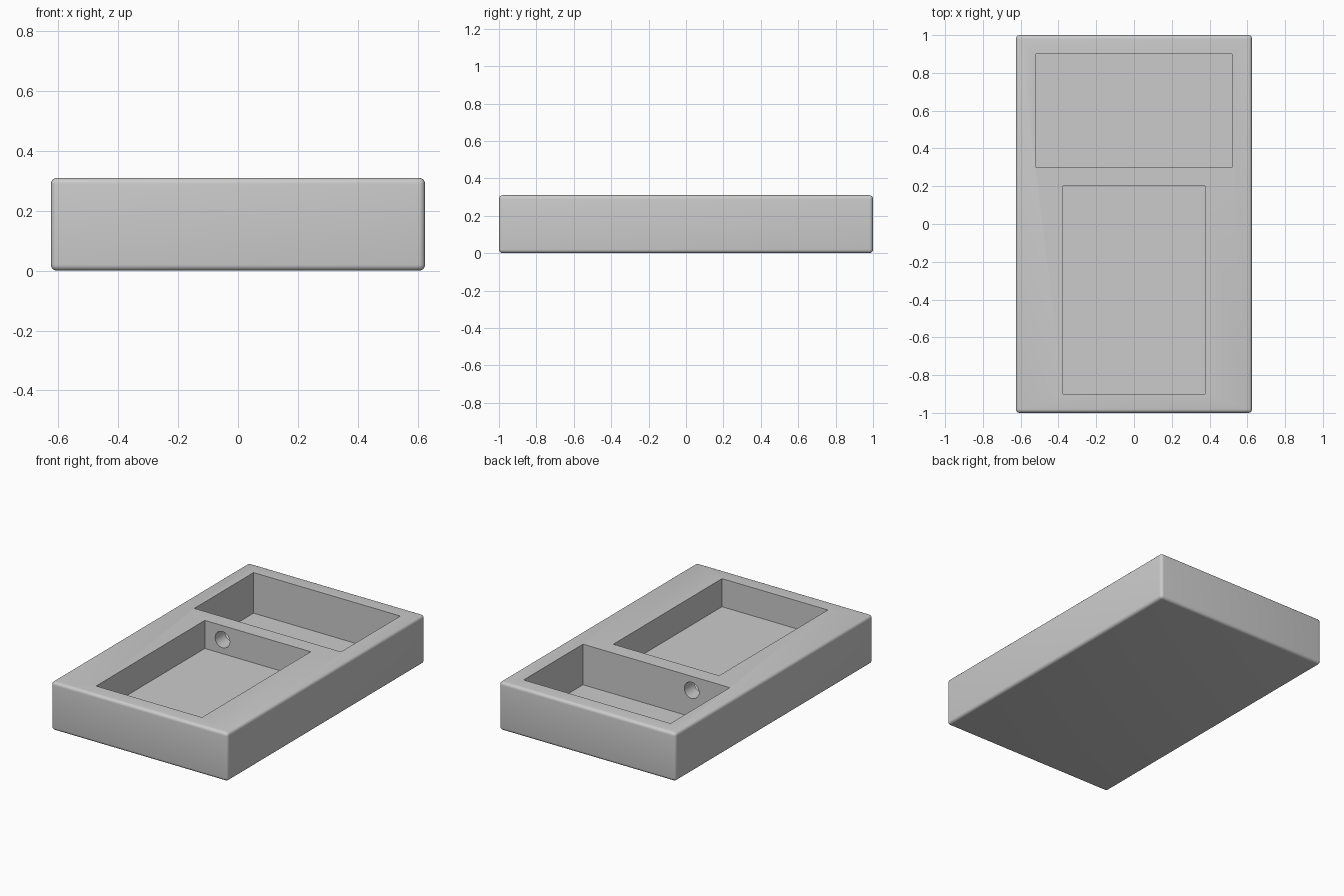
import bpy, bmesh, math
from mathutils import Matrix

cube = bpy.data.objects.get("Cube")
if cube:
    bpy.data.objects.remove(cube, do_unlink=True)

WIDTH, LENGTH, HEIGHT = 1.25, 2.0, 0.31

grey = bpy.data.materials.new("plain_grey")
grey.use_nodes = True
colour = (0.6, 0.6, 0.6, 1)
grey.diffuse_color = colour
grey.node_tree.nodes["Principled BSDF"].inputs["Base Color"].default_value = colour


def add_object(name, bm):
    mesh = bpy.data.meshes.new(name)
    bm.to_mesh(mesh)
    bm.free()
    mesh.materials.append(grey)
    obj = bpy.data.objects.new(name, mesh)
    bpy.context.collection.objects.link(obj)
    return obj


def box(name, x0, x1, y0, y1, z0, z1, bevel=0):
    bm = bmesh.new()
    centre = Matrix.Translation(((x0 + x1) / 2, (y0 + y1) / 2, (z0 + z1) / 2))
    bmesh.ops.create_cube(bm, size=1, matrix=centre @ Matrix.Diagonal((x1 - x0, y1 - y0, z1 - z0, 1)))
    if bevel:
        bmesh.ops.bevel(bm, geom=bm.edges[:], offset=bevel, segments=5, profile=0.5, affect='EDGES')
    return add_object(name, bm)


# Rounded block
tray = box("tray", -WIDTH / 2, WIDTH / 2, -LENGTH / 2, LENGTH / 2, 0, HEIGHT, bevel=0.02)

# Two open pockets, and the round passage between them
front_pocket = box("front_pocket_cutter", -0.375, 0.375, -0.9, 0.2, 0.13, 0.5)
rear_pocket = box("rear_pocket_cutter", -0.52, 0.52, 0.3, 0.9, 0.05, 0.5)
bm = bmesh.new()
bmesh.ops.create_cone(bm, cap_ends=True, segments=32, radius1=0.052, radius2=0.052, depth=0.2,
                      matrix=Matrix.Translation((-0.25, 0.25, 0.22)) @ Matrix.Rotation(math.pi / 2, 4, 'X'))
passage = add_object("passage_cutter", bm)

bpy.ops.object.select_all(action='DESELECT')
tray.select_set(True)
bpy.context.view_layer.objects.active = tray
for cutter in (front_pocket, rear_pocket, passage):
    cut = tray.modifiers.new(cutter.name, 'BOOLEAN')
    cut.operation = 'DIFFERENCE'
    cut.solver = 'EXACT'
    cut.object = cutter
    bpy.ops.object.modifier_apply(modifier=cut.name)
    bpy.data.objects.remove(cutter, do_unlink=True)

# Soft outer edges, crisp pocket rims
bpy.ops.object.shade_smooth_by_angle(angle=math.radians(35))
